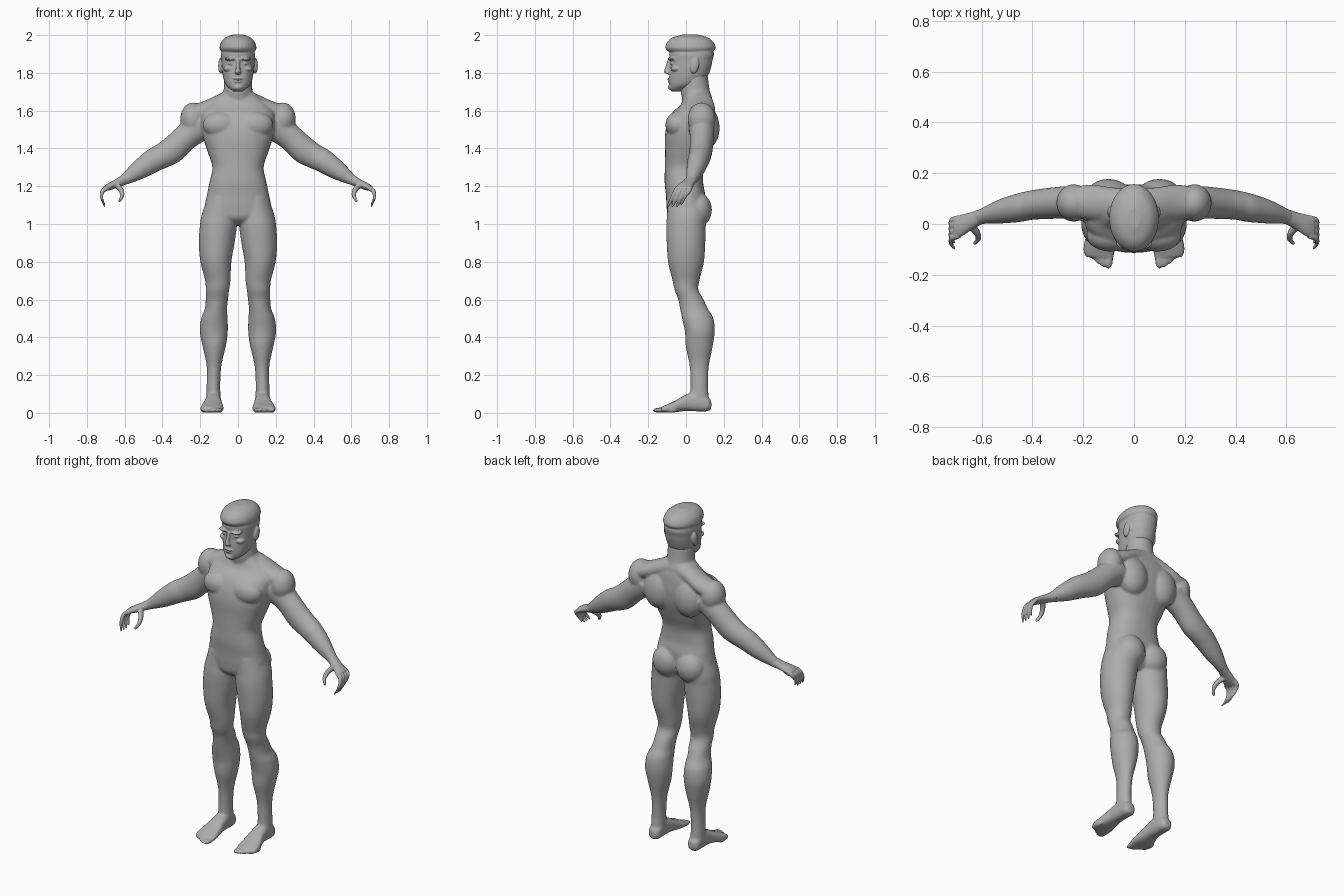
import bpy, bmesh, math
from mathutils import Vector, Matrix

skin = bpy.data.materials.new("plain grey")
skin.diffuse_color = (0.42, 0.42, 0.42, 1)

X, Y, Z = Vector((1, 0, 0)), Vector((0, 1, 0)), Vector((0, 0, 1))


def spline(rows, sub):
    """Smoothly interpolate rows of numbers."""
    out = []
    for i in range(len(rows) - 1):
        p = [rows[max(0, min(len(rows) - 1, i + k))] for k in (-1, 0, 1, 2)]
        for s in range(sub):
            t = s / sub
            out.append([0.5 * (2 * b + (c - a) * t + (2 * a - 5 * b + 4 * c - d) * t * t
                               + (3 * b - a - 3 * c + d) * t ** 3) for a, b, c, d in zip(*p)])
    return out + [list(rows[-1])]


def loft(bm, rows, u, v, side=1, power=2.0, seg=32, sub=5):
    """Closed loft through rows of (x, y, z, half size along u, half size along v)."""
    rings = []
    for x, y, z, a, b in spline(rows, sub):
        ring = []
        for k in range(seg):
            t = 2 * math.pi * k / seg
            c, s = math.cos(t), math.sin(t)
            p = Vector((x, y, z)) + u * a * math.copysign(abs(c) ** (2 / power), c) \
                + v * b * math.copysign(abs(s) ** (2 / power), s)
            ring.append(bm.verts.new((p.x * side, p.y, p.z)))
        rings.append(ring)
    for r, q in zip(rings, rings[1:]):
        for k in range(seg):
            bm.faces.new((r[k], r[(k + 1) % seg], q[(k + 1) % seg], q[k]))
    bm.faces.new(rings[0])
    bm.faces.new(rings[-1])


def ball(bm, centre, radii, side=1, tilt=0.0):
    """Ellipsoid, optionally tilted about x."""
    c = Vector((centre[0] * side, centre[1], centre[2]))
    m = Matrix.Translation(c) @ Matrix.Rotation(tilt, 4, 'X') @ Matrix.Diagonal((*radii, 1))
    bmesh.ops.create_uvsphere(bm, u_segments=24, v_segments=16, radius=1, matrix=m)


def finish(bm, name, voxel, smooth):
    """Fuse the overlapping forms into one smooth skin."""
    bmesh.ops.recalc_face_normals(bm, faces=bm.faces)
    me = bpy.data.meshes.new(name)
    bm.to_mesh(me)
    bm.free()
    me.materials.append(skin)
    ob = bpy.data.objects.new(name, me)
    bpy.context.collection.objects.link(ob)
    r = ob.modifiers.new("fuse", 'REMESH')
    r.mode, r.voxel_size, r.use_smooth_shade = 'VOXEL', voxel, True
    s = ob.modifiers.new("soften", 'SMOOTH')
    s.factor, s.iterations = 0.5, smooth
    return ob


# ---- body: torso, neck, legs, feet and arms
bm = bmesh.new()
loft(bm, [(0, 0, .995, .05, .05), (0, -.002, 1.03, .13, .09), (0, -.002, 1.08, .175, .1),
          (0, -.002, 1.15, .165, .104), (0, -.011, 1.22, .151, .102), (0, -.008, 1.30, .136, .104),
          (0, .006, 1.38, .16, .117), (0, .018, 1.46, .185, .13), (0, .028, 1.53, .195, .128),
          (0, .04, 1.59, .19, .112), (0, .058, 1.63, .16, .088), (0, .06, 1.67, .115, .073),
          (0, .055, 1.70, .08, .06)], X, Y, power=2.4)
# neck
loft(bm, [(0, .07, 1.58, .09, .075), (0, .06, 1.66, .083, .08), (0, .048, 1.71, .076, .077),
          (0, .045, 1.79, .072, .07)], X, Y)
arm_up = Vector((.57, 0, .82))
for side in (-1, 1):
    # chest, shoulder blade, buttock, shoulder cap
    ball(bm, (.092, -.045, 1.525), (.095, .064, .07), side)
    ball(bm, (.10, .10, 1.52), (.095, .077, .12), side, .12)
    ball(bm, (.078, .065, 1.075), (.085, .072, .09), side)
    ball(bm, (.238, .083, 1.555), (.068, .074, .088), side)
    # slope from neck to shoulder
    loft(bm, [(0, .075, 1.665, .06, .06), (.09, .08, 1.64, .065, .052),
              (.17, .085, 1.605, .07, .05), (.24, .085, 1.58, .06, .05)], Y, Z, side)
    # arm
    loft(bm, [(.19, .08, 1.53, .07, .085), (.27, .085, 1.465, .064, .071),
              (.345, .08, 1.395, .061, .072), (.40, .075, 1.36, .058, .067),
              (.45, .065, 1.335, .057, .063), (.525, .05, 1.285, .048, .051),
              (.585, .035, 1.245, .034, .034), (.615, .024, 1.227, .03, .025)], Y, arm_up, side)
    # leg
    loft(bm, [(.09, .0, 1.14, .07, .095), (.1, .005, 1.05, .092, .105), (.104, 0, .99, .098, .105),
              (.113, 0, .90, .095, .102), (.117, 0, .80, .082, .095), (.107, 0, .70, .067, .071),
              (.109, .003, .65, .062, .063), (.112, .026, .60, .059, .067),
              (.117, .043, .55, .059, .074), (.125, .062, .50, .07, .083),
              (.128, .073, .43, .074, .079), (.126, .07, .35, .061, .071),
              (.127, .07, .25, .039, .051), (.13, .07, .15, .036, .046),
              (.13, .07, .08, .037, .05), (.13, .07, .05, .03, .045)], X, Y, side)
    # foot with toes
    loft(bm, [(.13, .134, .043, .018, .02), (.13, .115, .047, .035, .038), (.13, .06, .06, .039, .052),
              (.131, 0, .053, .044, .043), (.136, -.06, .033, .057, .03),
              (.138, -.105, .022, .062, .021), (.135, -.13, .017, .055, .015)], X, Z, side, 2.5)
    for i in range(5):
        ball(bm, (.1 + .021 * i, -.137 + .0035 * i * i, .014),
             (.018 - .0015 * i, .04 - .002 * i, .014), side)
finish(bm, "body", .0065, 5)

# ---- hands
for side, label in ((-1, "right"), (1, "left")):
    bm = bmesh.new()
    loft(bm, [(.60, .03, 1.235, .031, .028), (.64, .012, 1.216, .035, .022),
              (.68, -.006, 1.198, .043, .019), (.708, -.012, 1.186, .041, .013)],
         Y, Vector((.4, 0, .92)), side)
    # four curled fingers
    for i in range(4):
        y, short = .024 - .0235 * i, .012 * (i == 0)
        loft(bm, [(.69, y, 1.194, .011, .013), (.718, y - .01, 1.172, .0115, .012),
                  (.722, y - .03, 1.133 + short, .01, .01), (.71, y - .046, 1.1 + short, .008, .008),
                  (.706, y - .05, 1.09 + short, .004, .004)],
             Vector((0, .95, -.3)), Vector((.75, .2, .6)), side, seg=14)
    # thumb
    loft(bm, [(.65, 0, 1.21, .02, .02), (.622, -.03, 1.183, .015, .016), (.613, -.057, 1.152, .011, .012),
              (.625, -.074, 1.125, .008, .009), (.63, -.078, 1.118, .004, .004)], X, Vector((0, .7, -.7)), side, seg=14)
    finish(bm, label + "_hand", .0036, 3)

# ---- head
bm = bmesh.new()
loft(bm, [(0, -.052, 1.702, .022, .025), (0, -.041, 1.715, .042, .044), (0, -.009, 1.74, .066, .08),
          (0, .012, 1.78, .079, .101), (0, .024, 1.83, .086, .109), (0, .028, 1.87, .089, .113),
          (0, .03, 1.90, .09, .118), (0, .03, 1.94, .08, .11)], X, Y, power=2.2)
# hair cap with an overhanging rim
loft(bm, [(0, .024, 1.913, .088, .118), (0, .024, 1.925, .096, .13), (0, .024, 1.94, .097, .133),
          (0, .023, 1.965, .088, .121), (0, .022, 1.988, .065, .092), (0, .022, 2.003, .025, .04)], X, Y)
# nose bridge and tip
loft(bm, [(0, -.085, 1.872, .011, .012), (0, -.09, 1.845, .01, .015), (0, -.095, 1.815, .013, .02),
          (0, -.095, 1.802, .017, .02), (0, -.088, 1.793, .012, .012)], X, Y, seg=16)
# chin and lips
ball(bm, (0, -.076, 1.724), (.027, .02, .017))
ball(bm, (0, -.083, 1.767), (.027, .017, .006))
ball(bm, (0, -.083, 1.754), (.023, .015, .006))
for side in (-1, 1):
    # brow, eye, cheekbone, ear
    ball(bm, (.038, -.074, 1.874), (.033, .024, .009), side)
    ball(bm, (.037, -.068, 1.85), (.017, .016, .008), side)
    ball(bm, (.052, -.052, 1.822), (.025, .028, .016), side)
    ball(bm, (.091, .046, 1.838), (.014, .023, .042), side, -.2)
finish(bm, "head", .0038, 3)
